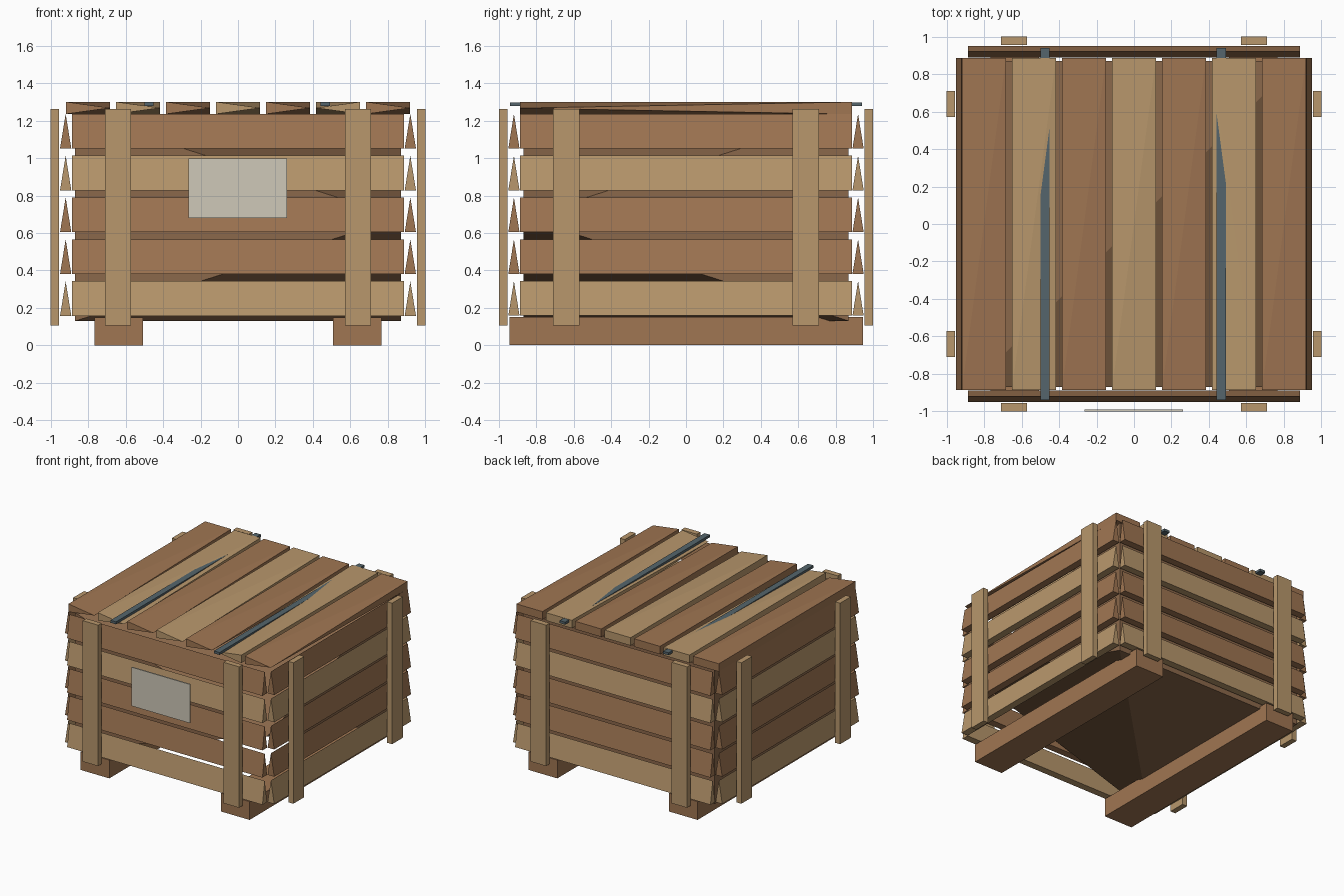
import bpy, bmesh
from itertools import product

if "Cube" in bpy.data.objects:
    bpy.data.objects.remove(bpy.data.objects["Cube"])


def material(name, rgb):
    m = bpy.data.materials.new(name)
    m.diffuse_color = (*rgb, 1)
    m.use_nodes = True
    m.node_tree.nodes["Principled BSDF"].inputs["Base Color"].default_value = m.diffuse_color
    return m


LIGHT = material("light_wood", (0.48, 0.31, 0.15))
DARK = material("dark_wood", (0.35, 0.18, 0.085))
LINER = material("liner_wood", (0.26, 0.14, 0.07))
STEEL = material("strap_steel", (0.09, 0.13, 0.15))
PAPER = material("paper", (0.62, 0.58, 0.48))


def block(name, x, y, z, mat, pinch=()):
    """Box between ranges; each pinch merges one edge: 0 marks its axis, +-1 its side."""
    rng = (x, y, z)
    pts = set()
    for s in product((-1, 1), repeat=3):
        co = [rng[i][(s[i] + 1) // 2] for i in range(3)]
        for p in pinch:
            if all(p[i] in (0, s[i]) for i in range(3)):
                k = p.index(0)
                co[k] = sum(rng[k]) / 2
        pts.add(tuple(co))
    bm = bmesh.new()
    for co in sorted(pts):
        bm.verts.new(co)
    bmesh.ops.convex_hull(bm, input=bm.verts[:])
    bmesh.ops.dissolve_limit(bm, angle_limit=0.001, verts=bm.verts[:], edges=bm.edges[:])
    bmesh.ops.recalc_face_normals(bm, faces=bm.faces[:])
    me = bpy.data.meshes.new(name)
    bm.to_mesh(me)
    bm.free()
    me.materials.append(mat)
    ob = bpy.data.objects.new(name, me)
    bpy.context.collection.objects.link(ob)
    return ob


def span(c, half):
    return (c - half, c + half)


def mirrored(s, a, b):
    return tuple(sorted((s * a, s * b)))


# Inner liner, with one upright corner edge pinched to a point
block("liner", (-0.87, 0.87), (-0.87, 0.87), (0.13, 1.235), LINER, [(1, -1, 0)])

# Wall slats: five rows on each of the four sides, ends pinched at the top
for row, mat in enumerate((LIGHT, DARK, DARK, LIGHT, DARK)):
    z = span(0.25 + row * 0.2235, 0.0925)
    for s, side in ((-1, "front"), (1, "back")):
        block(f"{side}_slat_{row + 1}", (-0.887, 0.887), mirrored(s, 0.89, 0.95), z, mat,
              [(1, 0, 1), (-1, 0, 1)])
    for s, side in ((-1, "left"), (1, "right")):
        block(f"{side}_slat_{row + 1}", mirrored(s, 0.89, 0.95), (-0.887, 0.887), z, mat,
              [(0, -1, 1), (0, 1, 1)])

# Lid planks, one front corner pinched
for i in range(7):
    block(f"lid_plank_{i + 1}", span((i - 3) * 0.267, 0.118), (-0.887, 0.887), (1.235, 1.3),
          LIGHT if i % 2 else DARK, [(-1 if i == 5 else 1, -1, 0)])

# Upright battens, two on every side
for u in (-0.64, 0.64):
    for s in (-1, 1):
        w, t, z = span(u, 0.07), mirrored(s, 0.955, 1.0), (0.105, 1.262)
        block("end_batten", w, t, z, LIGHT)
        block("side_batten", t, w, z, LIGHT)

# Skids under the crate
for s in (-1, 1):
    block("skid", span(s * 0.637, 0.13), (-0.945, 0.945), (0, 0.15), DARK)

# Metal straps over the lid
for x in (-0.475, 0.465):
    block("lid_strap", span(x, 0.025), (-0.94, 0.94), (1.278, 1.298), STEEL)

# Blank paper label on the front
block("label", (-0.265, 0.262), (-1.0, -0.99), (0.68, 0.998), PAPER)
